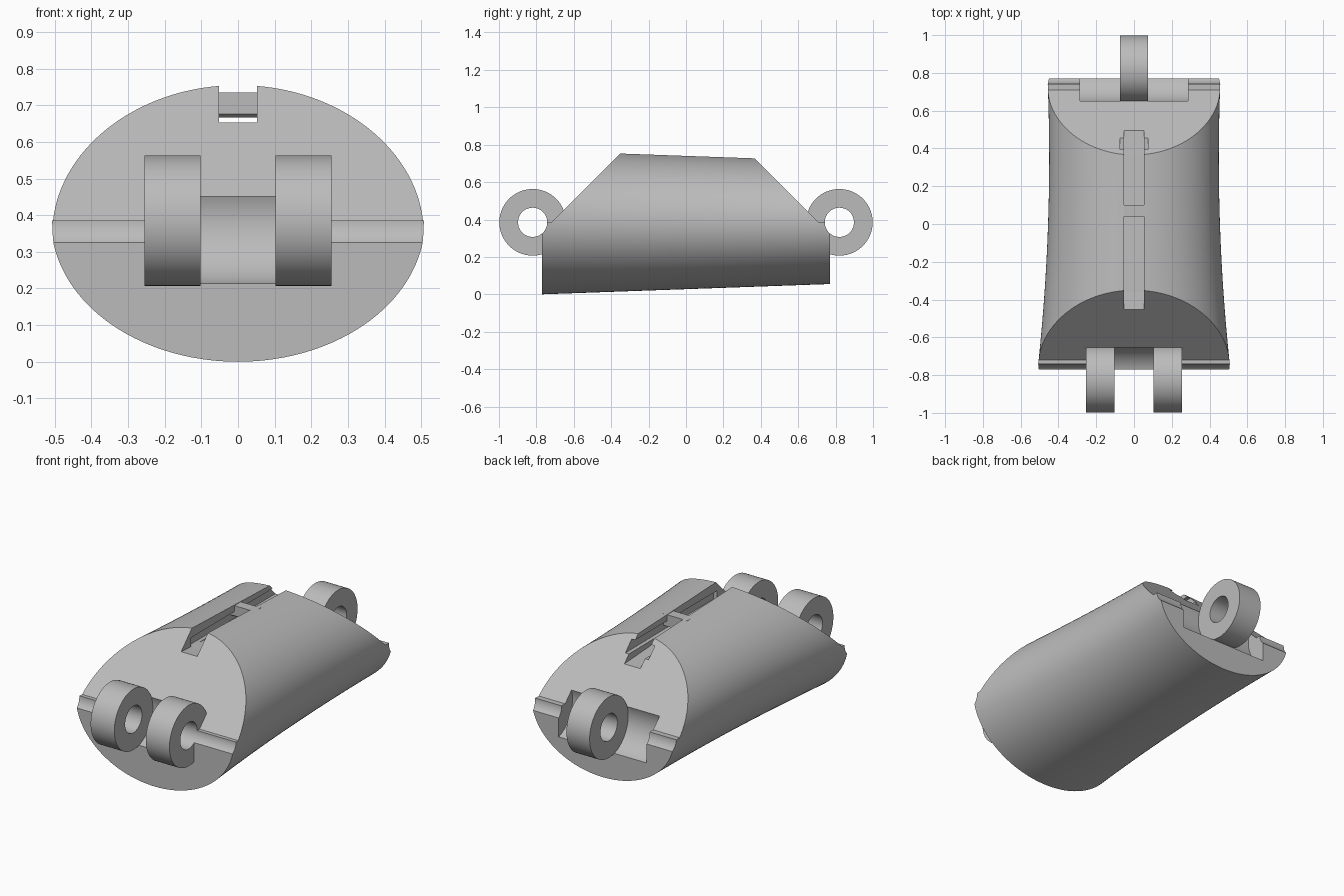
import bpy, bmesh, math

cube = bpy.data.objects.get("Cube")
if cube:
    bpy.data.objects.remove(cube, do_unlink=True)

grey = bpy.data.materials.new("light grey")
grey.use_nodes = True
tone = (0.5, 0.5, 0.5, 1)
grey.diffuse_color = tone
grey.node_tree.nodes["Principled BSDF"].inputs["Base Color"].default_value = tone

AXIS_Z, PIN_Y = 0.385, 0.82
KNUCKLE_R, HOLE_R = 0.178, 0.078


def loft(name, rings, closed=False):
    """Skin a row of equal point loops; cap the ends unless closed."""
    bm = bmesh.new()
    loops = [[bm.verts.new(p) for p in ring] for ring in rings]
    n = len(loops[0])
    pairs = list(zip(loops, loops[1:]))
    if closed:
        pairs.append((loops[-1], loops[0]))
    else:
        bm.faces.new(loops[0])
        bm.faces.new(loops[-1])
    for a, b in pairs:
        for i in range(n):
            j = (i + 1) % n
            bm.faces.new((a[i], a[j], b[j], b[i]))
    bmesh.ops.recalc_face_normals(bm, faces=bm.faces)
    mesh = bpy.data.meshes.new(name)
    bm.to_mesh(mesh)
    bm.free()
    mesh.materials.append(grey)
    obj = bpy.data.objects.new(name, mesh)
    bpy.context.collection.objects.link(obj)
    return obj


def prism(name, profile, x0, x1):
    """Extrude a (y, z) profile along x."""
    return loft(name, [[(x, y, z) for y, z in profile] for x in (x0, x1)])


def circle(y, r, n=96):
    return [(y + r * math.cos(math.tau * i / n),
             AXIS_Z + r * math.sin(math.tau * i / n)) for i in range(n)]


def knuckle(name, y, x0, x1):
    """Thick hinge ring lying along x."""
    outline = [(x0, HOLE_R), (x0, KNUCKLE_R), (x1, KNUCKLE_R), (x1, HOLE_R)]
    return loft(name, [[(x, *p) for p in circle(y, r)] for x, r in outline], closed=True)


def cut(obj, cutter):
    cutter.hide_render = True
    mod = obj.modifiers.new("cut", 'BOOLEAN')
    mod.operation, mod.solver, mod.object = 'DIFFERENCE', 'EXACT', cutter
    deps = bpy.context.evaluated_depsgraph_get()
    mesh = bpy.data.meshes.new_from_object(obj.evaluated_get(deps))
    obj.modifiers.clear()
    obj.data = mesh
    bpy.data.objects.remove(cutter, do_unlink=True)


# Elliptical body, waisted along its length
rings = []
for k in range(25):
    y = -0.77 + 1.54 * k / 24
    rx = 0.455 - 0.034 * y + 0.049 * y * y
    rz = 0.3575 - 0.0357 * y
    rings.append([(rx * math.cos(math.tau * i / 128), y,
                   AXIS_Z + rz * math.sin(math.tau * i / 128)) for i in range(128)])
body = loft("body", rings)

# Sloped ends with a narrow ledge, and the pin groove under each ledge
for side, ledge, top in ((-1, 0.72, 0.135), (1, 0.71, 0.145)):
    wedge = [(side * 0.9, AXIS_Z), (side * ledge, AXIS_Z),
             (side * (ledge - 0.6), AXIS_Z + 0.6), (side * 0.9, AXIS_Z + 0.6)]
    cut(body, prism("end_cutter", wedge, -0.7, 0.7))
    cut(body, prism("pin_cutter", circle(side * PIN_Y, HOLE_R), -0.7, 0.7))

# Round clearance pockets between and beside the knuckles
for y, x0, x1 in ((-PIN_Y, -0.102, 0.102), (PIN_Y, -0.285, -0.075), (PIN_Y, 0.075, 0.285)):
    cut(body, prism("pocket_cutter", circle(y, KNUCKLE_R), x0, x1))

# Channel along the top with a wider undercut
cut(body, prism("channel_cutter", [(-0.6, 0.662), (0.6, 0.593), (0.6, 0.9), (-0.6, 0.9)],
                -0.052, 0.052))
cut(body, prism("undercut_cutter", [(-0.36, 0.645), (0.6, 0.64), (0.6, 0.70), (-0.36, 0.70)],
                -0.075, 0.075))

# Bridge across the channel
bridge = prism("channel_bridge", [(0.04, 0.676), (0.052, 0.667), (0.10, 0.667),
                                  (0.10, 0.735), (0.04, 0.735)], -0.078, 0.078)

# Hinge knuckles
parts = [body, bridge,
         knuckle("front_right_knuckle", -PIN_Y, -0.255, -0.102),
         knuckle("front_left_knuckle", -PIN_Y, 0.102, 0.255),
         knuckle("back_knuckle", PIN_Y, -0.075, 0.075)]

# Smooth shading with crisp edges
bpy.ops.object.select_all(action='DESELECT')
for part in parts:
    part.select_set(True)
bpy.context.view_layer.objects.active = body
bpy.ops.object.shade_smooth_by_angle(angle=math.radians(30))
